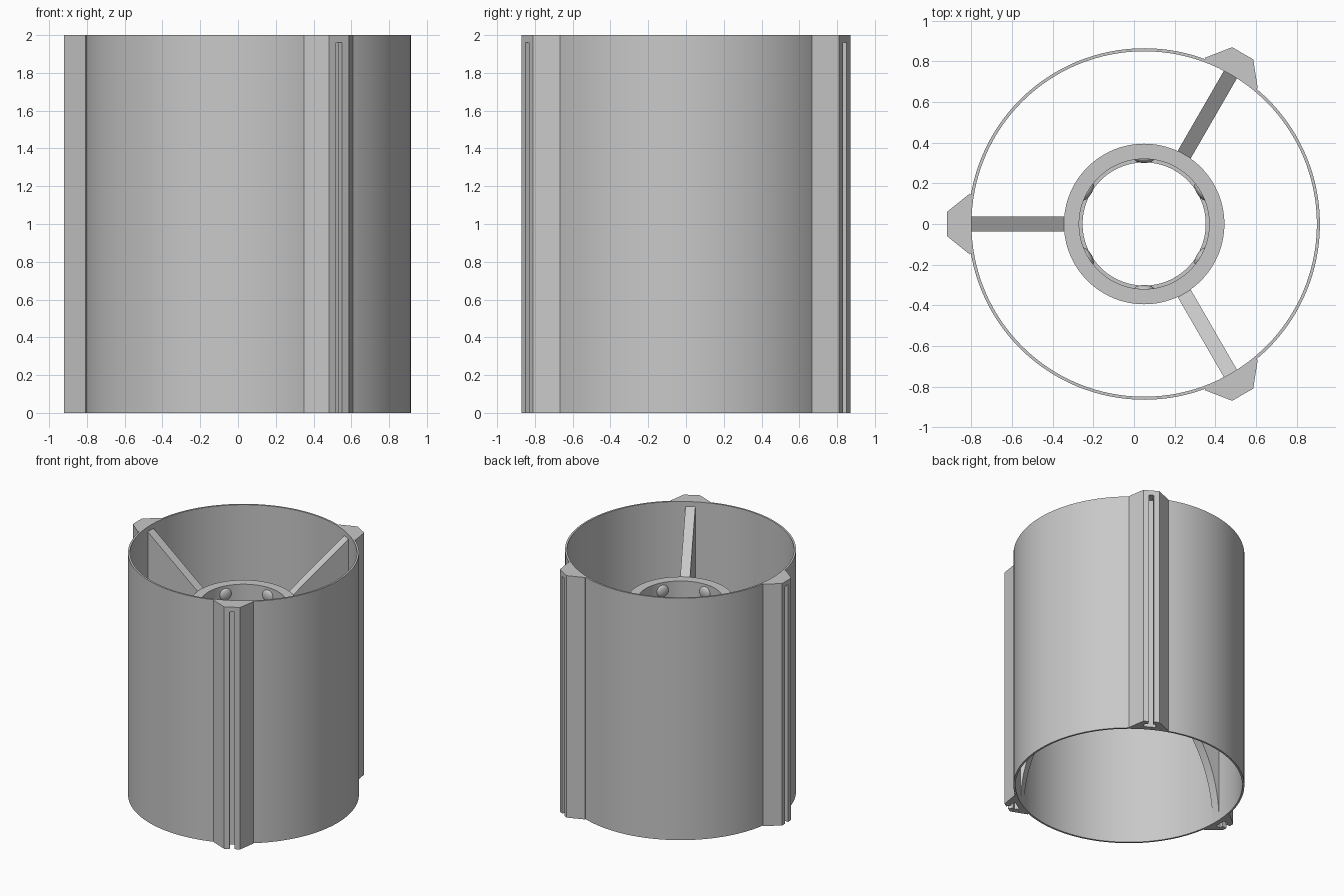
import bpy, bmesh, math
from mathutils import Matrix, Vector

cube = bpy.data.objects.get("Cube")
if cube:
    bpy.data.objects.remove(cube)

CENTRE = Matrix.Translation((0.05, 0, 0))
SPOKES = {"left": 180, "front": -60, "back": 60}

grey = bpy.data.materials.new("plain_grey")
grey.use_nodes = True
grey.diffuse_color = (0.58, 0.58, 0.58, 1)
grey.node_tree.nodes["Principled BSDF"].inputs["Base Color"].default_value = grey.diffuse_color


def finish(name, bm, angle=0, smooth=False):
    """Turn a bmesh into a named object, rotated about the tube axis."""
    bmesh.ops.recalc_face_normals(bm, faces=bm.faces[:])
    mesh = bpy.data.meshes.new(name)
    bm.to_mesh(mesh)
    bm.free()
    mesh.materials.append(grey)
    obj = bpy.data.objects.new(name, mesh)
    bpy.context.collection.objects.link(obj)
    obj.matrix_world = CENTRE @ Matrix.Rotation(math.radians(angle), 4, "Z")
    if smooth:
        bpy.ops.object.select_all(action="DESELECT")
        obj.select_set(True)
        bpy.context.view_layer.objects.active = obj
        bpy.ops.object.shade_smooth_by_angle(angle=math.radians(30))
    return obj


def lathe(name, profile, segments=128):
    """Spin a closed (radius, height) profile about the axis."""
    bm = bmesh.new()
    rings = []
    for i in range(segments):
        a = math.tau * i / segments
        rings.append([bm.verts.new((r * math.cos(a), r * math.sin(a), z)) for r, z in profile])
    n = len(profile)
    for i in range(segments):
        p, q = rings[i], rings[(i + 1) % segments]
        for j in range(n):
            k = (j + 1) % n
            bm.faces.new((p[j], q[j], q[k], p[k]))
    return finish(name, bm, smooth=True)


def prism(bm, points, offset, top_cap=True):
    """Extrude a closed outline along an offset vector."""
    low = [bm.verts.new(p) for p in points]
    high = [bm.verts.new(Vector(p) + Vector(offset)) for p in points]
    bm.faces.new(low)
    if top_cap:
        bm.faces.new(high)
    for i in range(len(low)):
        j = (i + 1) % len(low)
        bm.faces.new((low[i], low[j], high[j], high[i]))


# Outer tube and the central ring with its lower ledge
lathe("outer_tube", [(0.865, 0), (0.865, 2), (0.85, 2), (0.85, 0)])
lathe("hub_ring", [(0.395, 0.9), (0.395, 1.59), (0.32, 1.59),
                   (0.32, 0.96), (0.303, 0.96), (0.303, 0.9)])

# Half outlines of the rail: plain end cap, and body with a T-shaped slot
cap_half = [(0.85, 0.14), (0.858, 0.15), (0.97, 0.06)]
slot_half = [(0.97, 0.019), (0.93, 0.019), (0.93, 0.045), (0.89, 0.045)]
SLOT_TOP = 1.96


def mirrored(half, z):
    full = half + [(r, -w) for r, w in reversed(half)]
    return [(r, w, z) for r, w in full]


# Underside of each web is a quarter-ellipse sweep from the wall to the hub
arc = []
for i in range(25):
    t = math.radians(63.5) * i / 24
    arc.append((0.85 * math.cos(t), 1.03 * math.sin(t)))
web = [(0.857, 0)] + arc + [(0.38, 1.59), (0.395, 1.59), (0.85, SLOT_TOP), (0.857, SLOT_TOP)]
HALF_WEB = 0.037

for side, angle in SPOKES.items():
    bm = bmesh.new()
    prism(bm, mirrored(cap_half + slot_half, 0), (0, 0, SLOT_TOP), top_cap=False)
    prism(bm, mirrored(cap_half, SLOT_TOP), (0, 0, 2 - SLOT_TOP))
    finish(side + "_slotted_rail", bm, angle)

    bm = bmesh.new()
    prism(bm, [(r, -HALF_WEB, z) for r, z in web], (0, 2 * HALF_WEB, 0))
    finish(side + "_web", bm, angle)

# Retaining bumps around the inside of the hub
for i in range(6):
    bm = bmesh.new()
    place = Matrix.Translation((0.322, 0, 1.52)) @ Matrix.Diagonal((0.022, 0.05, 0.05, 1))
    bmesh.ops.create_uvsphere(bm, u_segments=24, v_segments=12, radius=1, matrix=place)
    finish("hub_bump_%d" % (i + 1), bm, 30 + 60 * i, smooth=True)
